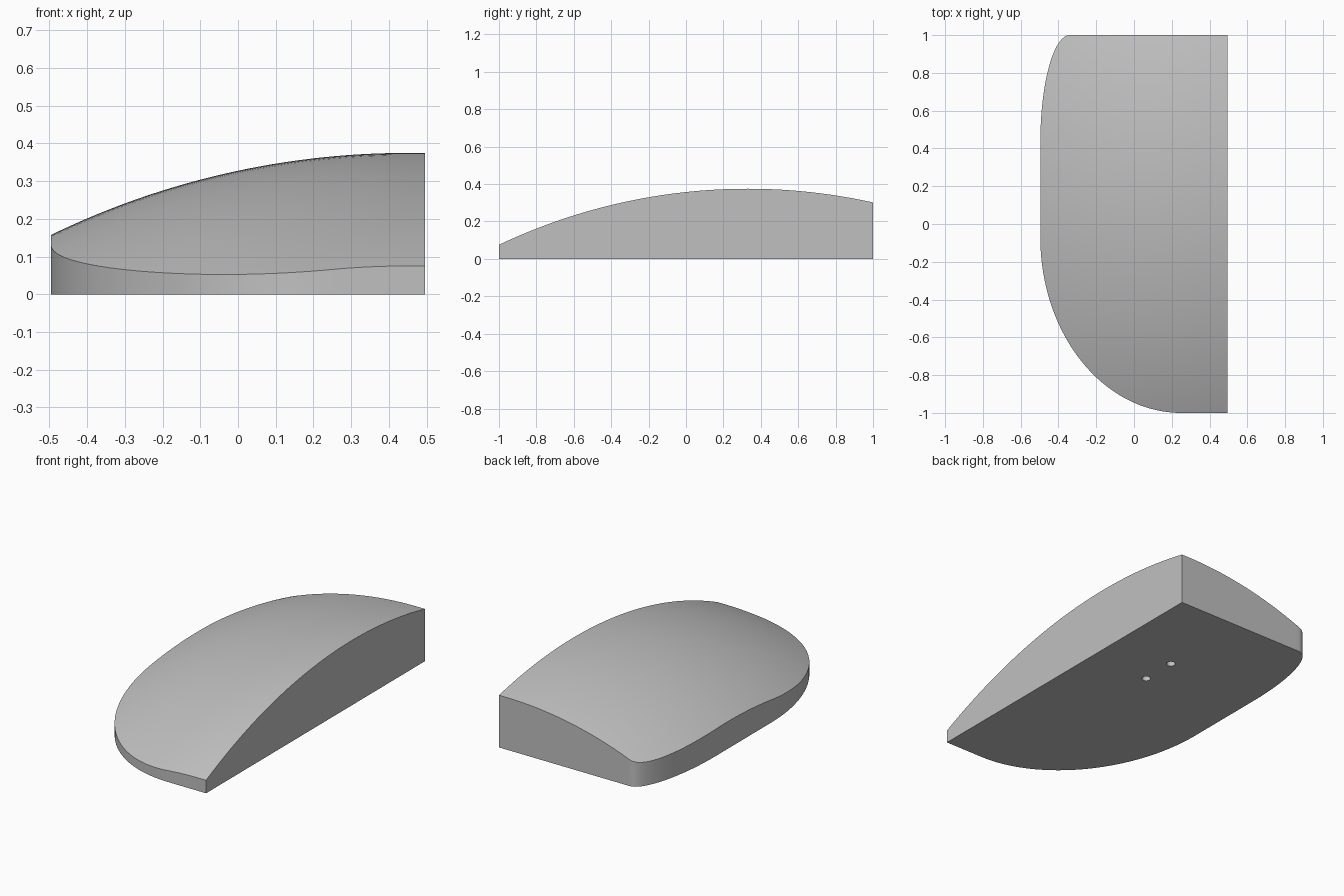
import bpy, bmesh, math

if "Cube" in bpy.data.objects:
    bpy.data.objects.remove(bpy.data.objects["Cube"], do_unlink=True)

LEFT, RIGHT = -0.496, 0.496
COLUMNS = 40


def arc_sag(offset, radius):
    return radius - math.sqrt(radius ** 2 - offset ** 2)


def crown_height(x, y):
    # Long arc from front to back, plus a cross arc falling to the curved side
    return 0.375 - arc_sag(y - 0.33, 3.1) - arc_sag(min(x - 0.45, 0), 2.166)


def plan_rows():
    # (y, curved side x): front ellipse, straight run, rounded back corner
    rows = []
    for i in range(41):
        a = math.pi / 2 * i / 40
        rows.append((-0.07 - 0.93 * math.cos(a), 0.25 - (0.25 - LEFT) * math.sin(a)))
    for i in range(1, 11):
        rows.append((-0.07 + 0.5 * i / 10, LEFT))
    for i in range(1, 25):
        a = math.pi / 2 * i / 24
        rows.append((0.43 + 0.57 * math.sin(a), -0.34 - (-0.34 - LEFT) * math.cos(a)))
    return rows


grey = bpy.data.materials.new("plain grey")
grey.use_nodes = True
colour = (0.53, 0.53, 0.53, 1)
grey.diffuse_color = colour
grey.node_tree.nodes["Principled BSDF"].inputs["Base Color"].default_value = colour

# Domed body: flat plan grid raised to the crown surface
bm = bmesh.new()
grid = [[bm.verts.new((x0 + (RIGHT - x0) * c / COLUMNS, y, 0)) for c in range(COLUMNS + 1)]
        for y, x0 in plan_rows()]
for near, far in zip(grid, grid[1:]):
    for c in range(COLUMNS):
        bm.faces.new((near[c], near[c + 1], far[c + 1], far[c]))
base = bm.faces[:]
raised = bmesh.ops.extrude_face_region(bm, geom=base, use_keep_orig=True)
for v in raised["geom"]:
    if isinstance(v, bmesh.types.BMVert):
        v.co.z = crown_height(v.co.x, v.co.y)
bmesh.ops.recalc_face_normals(bm, faces=bm.faces[:])

# Merge the flat underside into one face
under = [f for f in bm.faces if all(v.co.z < 1e-6 for v in f.verts)]
bmesh.ops.dissolve_faces(bm, faces=under, use_verts=False)
mesh = bpy.data.meshes.new("domed_body")
bm.to_mesh(mesh)
bm.free()
mesh.materials.append(grey)
body = bpy.data.objects.new("domed_body", mesh)
bpy.context.collection.objects.link(body)

# Two blind peg holes in the underside
for y in (0.235, 0.445):
    bpy.ops.mesh.primitive_cylinder_add(vertices=32, radius=0.024, depth=0.2, location=(0.11, y, 0))
    cutter = bpy.context.object
    cutter.name = "peg_hole_cutter"
    cutter.hide_render = True
    cutter.data.materials.append(grey)
    cut = body.modifiers.new("peg_hole", 'BOOLEAN')
    cut.operation = 'DIFFERENCE'
    cut.solver = 'EXACT'
    cut.object = cutter
    bpy.context.view_layer.objects.active = body
    bpy.ops.object.modifier_apply(modifier=cut.name)
    bpy.data.objects.remove(cutter, do_unlink=True)

# Smooth crown with crisp rim
bpy.ops.object.select_all(action='DESELECT')
body.select_set(True)
bpy.context.view_layer.objects.active = body
bpy.ops.object.shade_smooth_by_angle(angle=math.radians(30))
